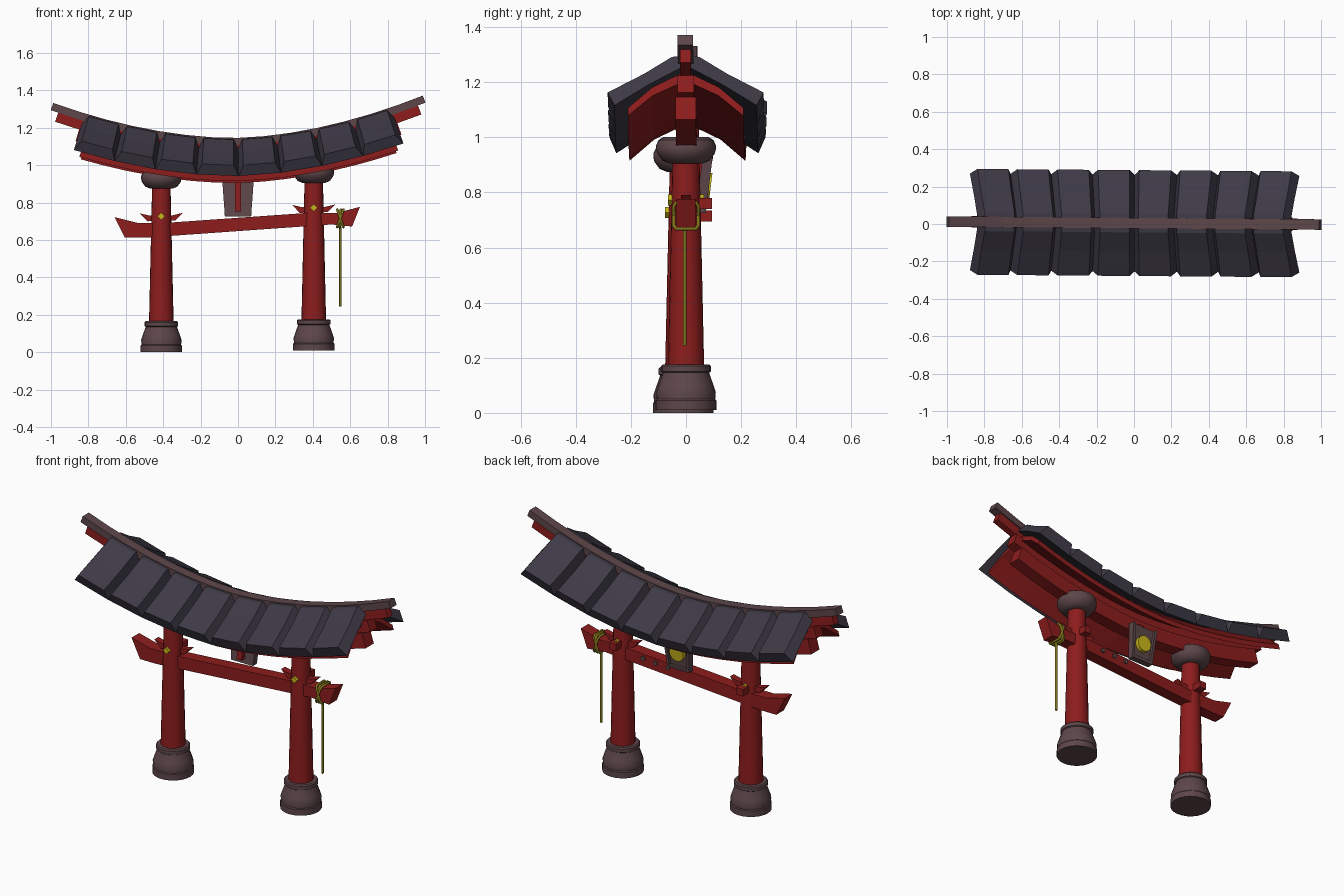
import bpy, bmesh, math
from mathutils import Vector

if "Cube" in bpy.data.objects:
    bpy.data.objects.remove(bpy.data.objects["Cube"])


def mat(name, r, g, b):
    m = bpy.data.materials.new(name)
    m.diffuse_color = (r, g, b, 1)
    m.use_nodes = True
    m.node_tree.nodes["Principled BSDF"].inputs["Base Color"].default_value = m.diffuse_color
    return m


RED = mat("red_paint", .27, .012, .012)
TILE = mat("slate_tile", .048, .042, .062)
STONE = mat("brown_stone", .11, .062, .068)
GOLD = mat("gold", .6, .48, .01)
ROPE = mat("straw_rope", .22, .18, .01)


def finish(name, bm, m, smooth=False):
    bmesh.ops.recalc_face_normals(bm, faces=bm.faces)
    me = bpy.data.meshes.new(name)
    bm.to_mesh(me)
    bm.free()
    ob = bpy.data.objects.new(name, me)
    bpy.context.collection.objects.link(ob)
    me.materials.append(m)
    if smooth:
        bpy.ops.object.select_all(action='DESELECT')
        ob.select_set(True)
        bpy.context.view_layer.objects.active = ob
        bpy.ops.object.shade_smooth_by_angle(angle=math.radians(35))
    return ob


def skin(name, rings, m, smooth=False):
    """Join equal closed rings of points into a capped solid."""
    bm = bmesh.new()
    vs = [[bm.verts.new(p) for p in r] for r in rings]
    n = len(vs[0])
    for a, b in zip(vs, vs[1:]):
        for i in range(n):
            bm.faces.new((a[i], a[(i + 1) % n], b[(i + 1) % n], b[i]))
    bm.faces.new(vs[0])
    bm.faces.new(vs[-1])
    return finish(name, bm, m, smooth)


def prism(name, pts, y0, y1, m, lean=0):
    z0 = min(p[1] for p in pts)
    return skin(name, [[(x, y + lean * (z - z0), z) for x, z in pts] for y in (y0, y1)], m)


def lathe(name, x, y, z, profile, m, n=20):
    rings = [[(x + r * math.cos(2 * math.pi * i / n), y + r * math.sin(2 * math.pi * i / n), z + h)
              for i in range(n)] for r, h in profile]
    return skin(name, rings, m, True)


def roof_point(x, y, d):
    """Point at depth d, measured square to the sagging ridge line."""
    z = 1.14 + .21 * abs(x) ** 1.8 + .02 * x
    s = .378 * math.copysign(abs(x) ** .8, x) + .02
    k = math.hypot(1, s)
    return (x + d * s / k, y + .005 - .008 * x, z - d / k)


def sweep(name, section, half, m, n=14):
    xs = [half * (2 * i / n - 1) for i in range(n + 1)]
    return skin(name, [[roof_point(x, y, d) for y, d in section] for x in xs], m)


def bar(name, hw, d0, d1, half, m):
    return sweep(name, [(-hw, d0), (hw, d0), (hw, d1), (-hw, d1)], half, m)


# Ridge cap and the stacked red beams beneath it
bar("ridge_cap", .028, -.006, .034, .99, STONE)
bar("ridge_beam", .02, .034, .085, .95, RED)
bar("upper_beam", .03, .085, .15, .825, RED)
bar("main_beam", .037, .15, .235, .775, RED)

# Red boards under the tiles
sweep("roof_underside", [(-.21, .195), (-.12, .115), (0, .055), (.12, .115), (.21, .195),
                         (.21, .225), (.12, .148), (0, .09), (-.12, .148), (-.21, .225)], .785, RED)

# Eight bevelled tile panels on each slope
top = [(.02, 0), (.05, .004), (.15, .068), (.283, .14)]
low = [(.258, .198), (.14, .122), (.02, .055)]
W = .205
for side, label in ((-1, "front"), (1, "back")):
    for i in range(8):
        x0, x1 = -.82 + i * W, -.82 + (i + 1) * W
        rings = [[roof_point(x + e * .023, side * y, d) for y, d in top] +
                 [roof_point(x, side * y, d) for y, d in low]
                 for x, e in ((x0, 1), (x1, -1))]
        skin(f"{label}_tile_{i + 1}", rings, TILE)

# Pillars with stone bases, capitals, wedges and gold studs
for label, x, y, zb, zc, zw in (("left", -.41, -.01, 0, .88, .70), ("right", .405, 0, .01, .91, .745)):
    lathe(f"{label}_base", x, y, zb,
          [(.11, 0), (.11, .035), (.106, .04), (.108, .065), (.1, .09), (.085, .132),
           (.084, .136), (.09, .14), (.09, .16), (.084, .166)], STONE, 24)
    lathe(f"{label}_pillar", x, y, zb + .15, [(.066, 0), (.049, zc - zb - .13)], RED)
    lathe(f"{label}_capital", x, y, zc,
          [(.06, -.005), (.085, .005), (.104, .03), (.108, .045), (.108, .062), (.1, .08), (.08, .092)], STONE, 24)
    prism(f"{label}_wedge", [(x - .115, zw + .042), (x - .075, zw), (x + .075, zw + .005),
                             (x + .115, zw + .045), (x + .06, zw + .032), (x - .06, zw + .03)],
          -.018, .018, RED)
    prism(f"{label}_back_peg", [(x - .022, zw - .005), (x + .022, zw - .005),
                                (x + .022, zw + .035), (x - .022, zw + .035)], .03, .095, RED)
    zg, r = zw + .027, .02
    prism(f"{label}_stud", [(x - r, zg), (x, zg - r), (x + r, zg), (x, zg + r)],
          y - .066, y + .066, GOLD)

# Tilted cross beam with flared ends
prism("cross_beam", [(-.66, .722), (-.605, .612), (-.5, .612), (.5, .683), (.61, .672),
                     (.652, .777), (.53, .745), (.36, .744), (-.38, .692), (-.54, .692)],
      -.035, .035, RED)

# Centre plaque on the back, with border, strut and gold disc
prism("plaque", [(-.07, .725), (.07, .725), (.085, .93), (-.085, .93)], .036, .056, STONE, .12)
prism("plaque_strut", [(-.016, .752), (.016, .752), (.016, .95), (-.016, .95)], .01, .045, RED, .1)
for label, pts in (("left", [(-.07, .725), (-.055, .725), (-.068, .93), (-.085, .93)]),
                   ("right", [(.055, .725), (.07, .725), (.085, .93), (.068, .93)]),
                   ("bottom", [(-.07, .725), (.07, .725), (.072, .742), (-.072, .742)])):
    prism(f"plaque_border_{label}", pts, .05, .072, STONE, .12)


def disc(name, x, z, r, y0, y1, m, lean=0):
    n = 16
    return prism(name, [(x + r * math.cos(2 * math.pi * i / n), z + r * math.sin(2 * math.pi * i / n))
                        for i in range(n)], y0, y1, m, lean)


disc("plaque_disc", 0, .825, .045, .055, .085, GOLD, .12)

# Round studs on the back of the cross beam
for i, x in enumerate((.09, .17, .25)):
    disc(f"beam_stud_{i + 1}", x, .695 + x * .065, .013, .03, .042, STONE)


# Rope loops round the beam, and the hanging end
def rope(name, pts, r, cyclic=False):
    c = bpy.data.curves.new(name, 'CURVE')
    c.dimensions = '3D'
    c.bevel_depth = r
    c.bevel_resolution = 1
    c.use_fill_caps = True
    s = c.splines.new('POLY')
    s.points.add(len(pts) - 1)
    for p, q in zip(s.points, pts):
        p.co = (*q, 1)
    s.use_cyclic_u = cyclic
    c.materials.append(ROPE)
    ob = bpy.data.objects.new(name, c)
    bpy.context.collection.objects.link(ob)


outline = [(-.035, .668), (.035, .668), (.045, .68), (.045, .75), (.035, .764),
           (-.035, .764), (-.045, .75), (-.045, .68)]
for i, t in enumerate((-.35, .35, .05)):
    rope(f"rope_loop_{i + 1}", [(.547 + t * (z - .716), y, z) for y, z in outline], .007, True)
rope("hanging_rope", [(.547, -.005, .67), (.547, -.005, .245)], .007)
